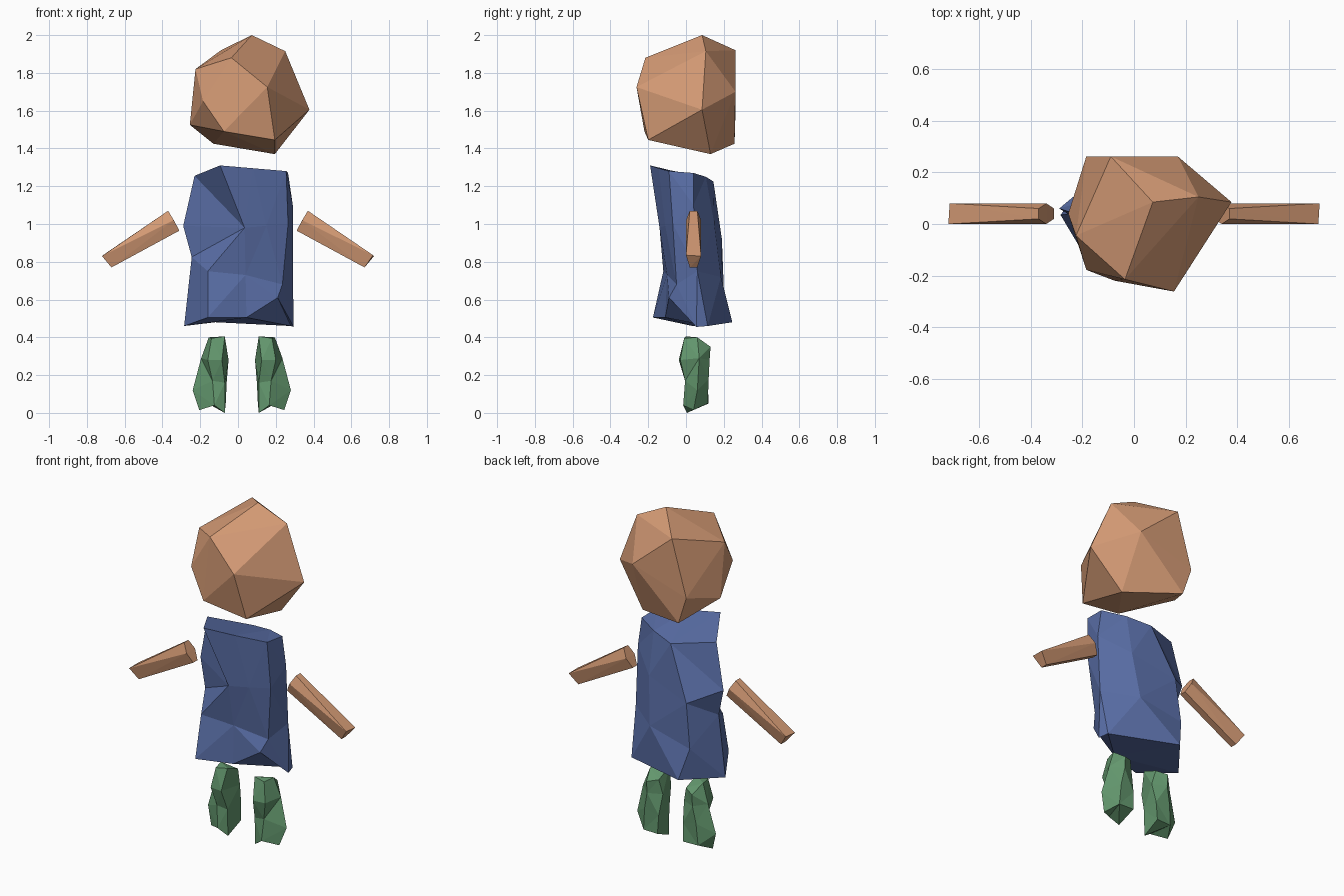
import bpy, bmesh


def material(name, color):
    m = bpy.data.materials.new(name)
    m.diffuse_color = (*color, 1)
    return m


skin = material("warm_skin", (0.67, 0.33, 0.18))
blue = material("shirt_blue", (0.10, 0.155, 0.38))
green = material("trouser_green", (0.125, 0.31, 0.155))


def finish(bm, name, mat):
    bmesh.ops.recalc_face_normals(bm, faces=bm.faces)
    mesh = bpy.data.meshes.new(name)
    bm.to_mesh(mesh)
    bm.free()
    mesh.materials.append(mat)
    ob = bpy.data.objects.new(name, mesh)
    bpy.context.collection.objects.link(ob)
    return ob


def hull(name, points, mat):
    """Faceted rock-like form around a few corner points."""
    bm = bmesh.new()
    for p in points:
        bm.verts.new(p)
    bmesh.ops.convex_hull(bm, input=bm.verts[:])
    loose = [v for v in bm.verts if not v.link_faces]
    bmesh.ops.delete(bm, geom=loose, context='VERTS')
    return finish(bm, name, mat)


def loft(name, rings, mat):
    """Faceted skin over stacked rings, capped at both ends."""
    bm = bmesh.new()
    vs = [[bm.verts.new(p) for p in r] for r in rings]
    n = len(rings[0])
    for a, b in zip(vs, vs[1:]):
        for i in range(n):
            j = (i + 1) % n
            bm.faces.new((a[i], a[j], b[j], b[i]))
    bm.faces.new(vs[0])
    bm.faces.new(vs[-1])
    bmesh.ops.triangulate(bm, faces=bm.faces[:], quad_method='BEAUTY')
    return finish(bm, name, mat)


# Head
hull("head", [
    (.073, .085, 2.0), (.25, .105, 1.915), (-.09, .262, 1.92),
    (-.035, -.215, 1.88), (-.225, -.045, 1.82), (.155, -.262, 1.725),
    (.17, .262, 1.70), (-.185, -.178, 1.65), (.378, .085, 1.605),
    (-.185, .262, 1.59), (-.255, .04, 1.525), (-.075, -.22, 1.49),
    (.195, -.20, 1.445), (-.13, .257, 1.425), (.195, .13, 1.37)], skin)

# Torso: rings run front crease, front, front right, right, back right, back, left
loft("torso", [
    [(-.095, -.19, 1.31), (.08, -.145, 1.295), (.255, -.09, 1.28),
     (.265, .04, 1.27), (.14, .105, 1.25), (0, .145, 1.225), (-.23, .04, 1.255)],
    [(.035, -.14, .98), (.15, -.11, .99), (.265, -.07, 1.0),
     (.29, .04, 1.10), (.14, .15, 1.0), (-.135, .19, .92), (-.29, .06, .99)],
    [(-.16, -.12, .75), (.04, -.10, .73), (.235, -.05, .68),
     (.29, .06, .75), (.11, .185, .72), (-.165, .20, .66), (-.245, .04, .825)],
    [(-.16, -.175, .505), (.045, -.11, .505), (.21, -.09, .61),
     (.295, .055, .455), (.28, .115, .46), (-.12, .245, .48), (-.285, .035, .46)]],
    blue)

# Arms: six-sided shoulder end tapering to a wedge at the hand
arm = [(.37, .02, 1.07), (.37, .06, 1.07), (.34, .08, 1.02),
       (.31, .06, .965), (.31, .02, .965), (.34, 0, 1.02),
       (.715, 0, .835), (.72, .08, .83), (.67, .06, .77), (.67, .02, .77)]
hull("right_arm", arm, skin)
hull("left_arm", [(-x, .08 - y, z) for x, y, z in arm], skin)

# Legs: rings run front outer, front inner, back inner, back outer, outer
leg = [
    [(.18, -.01, .395), (.11, 0, .405), (.11, .10, .365),
     (.17, .13, .35), (.195, .06, .40)],
    [(.20, -.03, .28), (.125, -.038, .28), (.09, .09, .28),
     (.17, .125, .28), (.235, .07, .29)],
    [(.175, -.005, .17), (.11, 0, .16), (.10, .115, .16),
     (.19, .12, .18), (.28, .06, .12)],
    [(.165, -.015, .04), (.11, .005, 0), (.105, .12, .05),
     (.20, .115, .05), (.245, .04, .015)]]
loft("right_leg", leg, green)
loft("left_leg", [[(.04 - x, y, z) for x, y, z in r] for r in leg], green)
